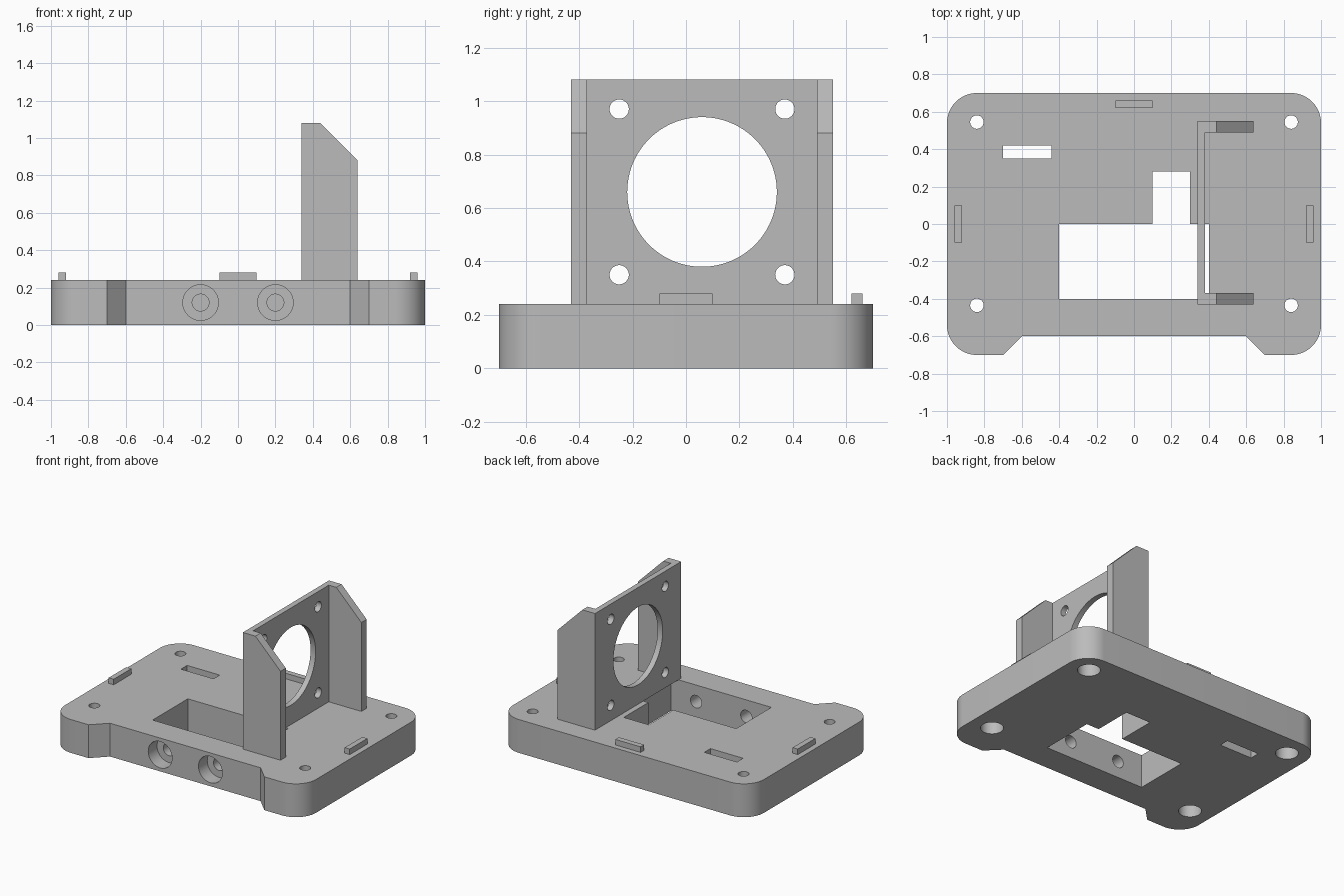
import bpy, bmesh
from math import cos, sin, pi, radians
from mathutils import Vector

cube = bpy.data.objects.get("Cube")
if cube:
    bpy.data.objects.remove(cube, do_unlink=True)

grey = bpy.data.materials.new("plain grey")
grey.use_nodes = True
COLOUR = (0.5, 0.5, 0.5, 1)
grey.diffuse_color = COLOUR
grey.node_tree.nodes["Principled BSDF"].inputs["Base Color"].default_value = COLOUR


def prism(name, points, axis, lo, hi):
    """Extrude a 2D outline along an axis; points use the other two axes in order."""
    def place(p, d):
        co = list(p)
        co.insert("xyz".index(axis), d)
        return Vector(co)
    bm = bmesh.new()
    face = bm.faces.new([bm.verts.new(place(p, lo)) for p in points])
    moved = bmesh.ops.extrude_face_region(bm, geom=[face])["geom"]
    bmesh.ops.translate(bm, vec=place((0, 0), hi - lo),
                        verts=[v for v in moved if isinstance(v, bmesh.types.BMVert)])
    bmesh.ops.recalc_face_normals(bm, faces=bm.faces)
    mesh = bpy.data.meshes.new(name)
    bm.to_mesh(mesh)
    bm.free()
    mesh.materials.append(grey)
    obj = bpy.data.objects.new(name, mesh)
    bpy.context.collection.objects.link(obj)
    return obj


def arc(cx, cy, r, start, end, n):
    return [(cx + r * cos(radians(start + (end - start) * i / n)),
             cy + r * sin(radians(start + (end - start) * i / n))) for i in range(n + 1)]


def rect(x0, x1, y0, y1):
    return [(x0, y0), (x1, y0), (x1, y1), (x0, y1)]


def cylinder(cx, cy, r, axis, lo, hi, n=48):
    return prism("cutter", arc(cx, cy, r, 0, 360, n)[:-1], axis, lo, hi)


def cut(obj, cutters):
    """Subtract each cutter, bake the result and remove the cutters."""
    for c in cutters:
        c.hide_render = True
        mod = obj.modifiers.new("cut", 'BOOLEAN')
        mod.operation, mod.solver, mod.object = 'DIFFERENCE', 'EXACT', c
    deps = bpy.context.evaluated_depsgraph_get()
    mesh = bpy.data.meshes.new_from_object(obj.evaluated_get(deps))
    obj.modifiers.clear()
    obj.data = mesh
    for c in cutters:
        bpy.data.objects.remove(c, do_unlink=True)


def smooth(obj):
    bpy.ops.object.select_all(action='DESELECT')
    obj.select_set(True)
    bpy.context.view_layer.objects.active = obj
    bpy.ops.object.shade_smooth_by_angle(angle=radians(30))


# Base plate: rounded corners and a recessed front edge
TOP = 0.24
R = 0.16
outline = (arc(1 - R, 0.7 - R, R, 0, 90, 16) + arc(R - 1, 0.7 - R, R, 90, 180, 16)
           + arc(R - 1, R - 0.7, R, 180, 270, 16)
           + [(-0.7, -0.7), (-0.6, -0.6), (0.6, -0.6), (0.7, -0.7)]
           + arc(1 - R, R - 0.7, R, 270, 360, 16))
base = prism("base_plate", outline, "z", 0, TOP)

# Openings through the plate, joined into one L-shaped window, and a cable slot
window = [(-0.4, -0.4), (0.4, -0.4), (0.4, 0), (0.3, 0), (0.3, 0.28), (0.1, 0.28),
          (0.1, 0), (-0.4, 0)]
cutters = [prism("cutter", window, "z", -0.1, 0.4),
           prism("cutter", rect(-0.7, -0.44, 0.35, 0.42), "z", -0.1, 0.4)]
# Corner screw holes, counterbored from below
for x in (-0.84, 0.84):
    for y in (-0.435, 0.545):
        cutters += [cylinder(x, y, 0.036, "z", -0.1, 0.4),
                    cylinder(x, y, 0.075, "z", -0.1, 0.14)]
# Front screw holes, counterbored from the front
for x in (-0.2, 0.2):
    cutters += [cylinder(x, 0.12, 0.045, "y", -0.8, -0.3),
                cylinder(x, 0.12, 0.095, "y", -0.8, -0.5)]
cut(base, cutters)
smooth(base)

# Upright bracket: U-shaped plan with sloped cheeks
plan = [(0.34, -0.43), (0.64, -0.43), (0.64, -0.37), (0.38, -0.37),
        (0.38, 0.49), (0.64, 0.49), (0.64, 0.55), (0.34, 0.55)]
bracket = prism("motor_bracket", plan, "z", TOP, 1.08)
slope = [(0.34, 1.18), (0.74, 0.78), (0.74, 1.18)]
cutters = [prism("cutter", slope, "y", -0.6, 0.7),
           cylinder(0.06, 0.66, 0.28, "x", 0.2, 0.5, 96)]
for y in (-0.25, 0.37):
    for z in (0.35, 0.97):
        cutters.append(cylinder(y, z, 0.036, "x", 0.2, 0.5))
cut(bracket, cutters)
smooth(bracket)

# Locating tabs on the plate
prism("left_tab", rect(0.92, 0.96, -0.1, 0.1), "z", TOP, 0.28)
prism("right_tab", rect(-0.96, -0.92, -0.1, 0.1), "z", TOP, 0.28)
prism("back_tab", rect(-0.1, 0.1, 0.62, 0.66), "z", TOP, 0.28)
